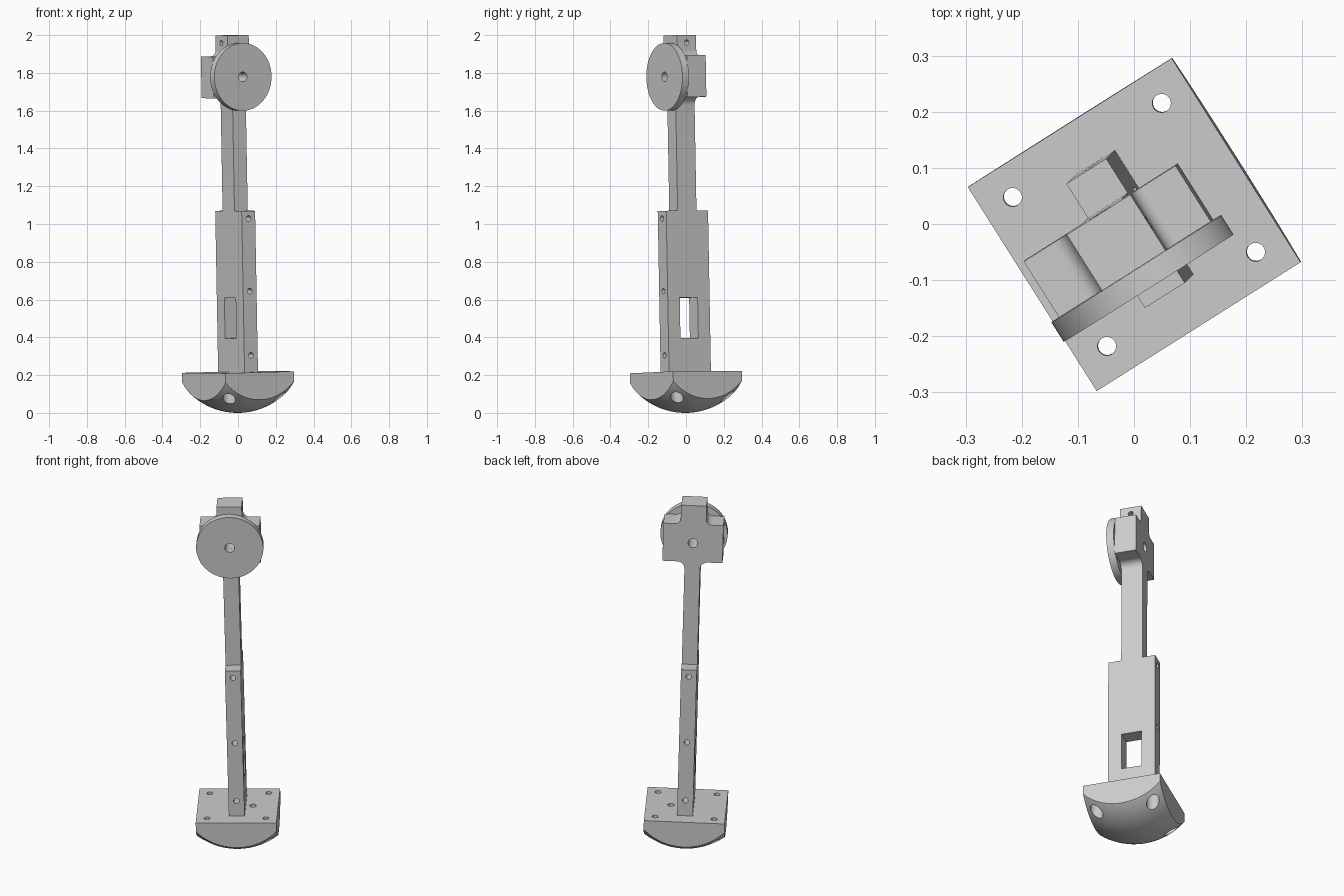
import bpy, bmesh, math
from mathutils import Matrix, Vector

if "Cube" in bpy.data.objects:
    bpy.data.objects.remove(bpy.data.objects["Cube"])

grey = bpy.data.materials.new("light_grey")
grey.diffuse_color = (0.6, 0.6, 0.6, 1)
grey.use_nodes = True
grey.node_tree.nodes["Principled BSDF"].inputs["Base Color"].default_value = grey.diffuse_color

# Local frame: x across, y front to back, z along the leaning post
ux = Vector((0.845, 0.534, 0.0248)).normalized()
uz = Vector((-0.018, -0.018, 1)).normalized()
uz = (uz - ux * uz.dot(ux)).normalized()
uy = uz.cross(ux)
FRAME = Matrix((ux, uy, uz)).transposed().to_4x4()
FRAME.translation = ux * 0.005


def finish(name, bm):
    bmesh.ops.recalc_face_normals(bm, faces=bm.faces)
    me = bpy.data.meshes.new(name)
    bm.to_mesh(me)
    bm.free()
    me.materials.append(grey)
    ob = bpy.data.objects.new(name, me)
    bpy.context.collection.objects.link(ob)
    return ob


def box(name, x0, x1, y0, y1, z0, z1):
    bm = bmesh.new()
    m = Matrix.Translation(((x0 + x1) / 2, (y0 + y1) / 2, (z0 + z1) / 2))
    m = m @ Matrix.Diagonal((x1 - x0, y1 - y0, z1 - z0, 1))
    bmesh.ops.create_cube(bm, size=1, matrix=m)
    return finish(name, bm)


def rod(name, axis, r, centre, length, seg=32):
    rot = {'x': Matrix.Rotation(math.pi / 2, 4, 'Y'),
           'y': Matrix.Rotation(math.pi / 2, 4, 'X'),
           'z': Matrix.Identity(4)}[axis]
    bm = bmesh.new()
    bmesh.ops.create_cone(bm, cap_ends=True, segments=seg, radius1=r, radius2=r,
                          depth=length, matrix=Matrix.Translation(centre) @ rot)
    return finish(name, bm)


def combine(ob, cutter, op='DIFFERENCE'):
    mod = ob.modifiers.new("cut", 'BOOLEAN')
    mod.operation = op
    mod.solver = 'EXACT'
    mod.object = cutter
    bpy.context.view_layer.objects.active = ob
    bpy.ops.object.modifier_apply(modifier=mod.name)
    bpy.data.objects.remove(cutter)


def arc(cx, cz, r, a0, a1, n=8):
    return [(cx + r * math.cos(math.radians(a0 + (a1 - a0) * i / n)),
             cz + r * math.sin(math.radians(a0 + (a1 - a0) * i / n))) for i in range(n + 1)]


# Foot: square block with a ball-shaped underside
foot = box("foot", -0.215, 0.215, -0.215, 0.215, -0.1, 0.216)
bm = bmesh.new()
bmesh.ops.create_uvsphere(bm, u_segments=96, v_segments=64, radius=0.362,
                          matrix=Matrix.Translation((0, 0, 0.362)))
combine(foot, finish("ball", bm), 'INTERSECT')
# Corner screw holes with wide recesses below, and one blind hole by the post
for sx in (-1, 1):
    for sy in (-1, 1):
        combine(foot, rod("recess", 'z', 0.034, (sx * 0.157, sy * 0.157, 0.06), 0.2))
        combine(foot, rod("hole", 'z', 0.0165, (sx * 0.157, sy * 0.157, 0.15), 0.4))
combine(foot, rod("hole", 'z', 0.018, (0.08, 0, 0.2), 0.2))

# Lower post with window and three cross holes
lower_post = box("lower_post", -0.042, 0.042, -0.131, 0.131, 0.21, 1.07)
combine(lower_post, box("window", -0.1, 0.1, -0.056, 0.056, 0.395, 0.61))
for z in (0.305, 0.645, 1.03):
    combine(lower_post, rod("hole", 'y', 0.015, (0, 0, z), 0.5))

# Upper arm: filleted cross outline, mirrored and given thickness
half = [(0.0415, 1.06)] + arc(0.0815, 1.63, 0.04, 180, 90)
half += [(0.16, 1.67), (0.16, 1.89)] + arc(0.098, 1.92, 0.03, 270, 180) + [(0.067, 2.0)]
outline = half + [(-x, z) for x, z in reversed(half)]
bm = bmesh.new()
face = bm.faces.new([bm.verts.new((x, -0.059, z)) for x, z in outline])
ext = bmesh.ops.extrude_face_region(bm, geom=[face])
bmesh.ops.translate(bm, vec=(0, 0.118, 0),
                    verts=[v for v in ext["geom"] if isinstance(v, bmesh.types.BMVert)])
upper_arm = finish("upper_arm", bm)
combine(upper_arm, rod("hole", 'y', 0.026, (0, 0, 1.78), 0.5))
combine(upper_arm, rod("hole", 'x', 0.014, (0, 0, 1.96), 0.5))

# Wheel on the front of the arm
wheel = rod("wheel", 'y', 0.179, (0, -0.080, 1.78), 0.041, 96)
combine(wheel, rod("hole", 'y', 0.026, (0, -0.08, 1.78), 0.2))

# Smooth the curves and lean everything into place
for ob in (foot, lower_post, upper_arm, wheel):
    ob.matrix_world = FRAME
    bpy.ops.object.select_all(action='DESELECT')
    ob.select_set(True)
    bpy.context.view_layer.objects.active = ob
    bpy.ops.object.shade_smooth_by_angle(angle=math.radians(30))
